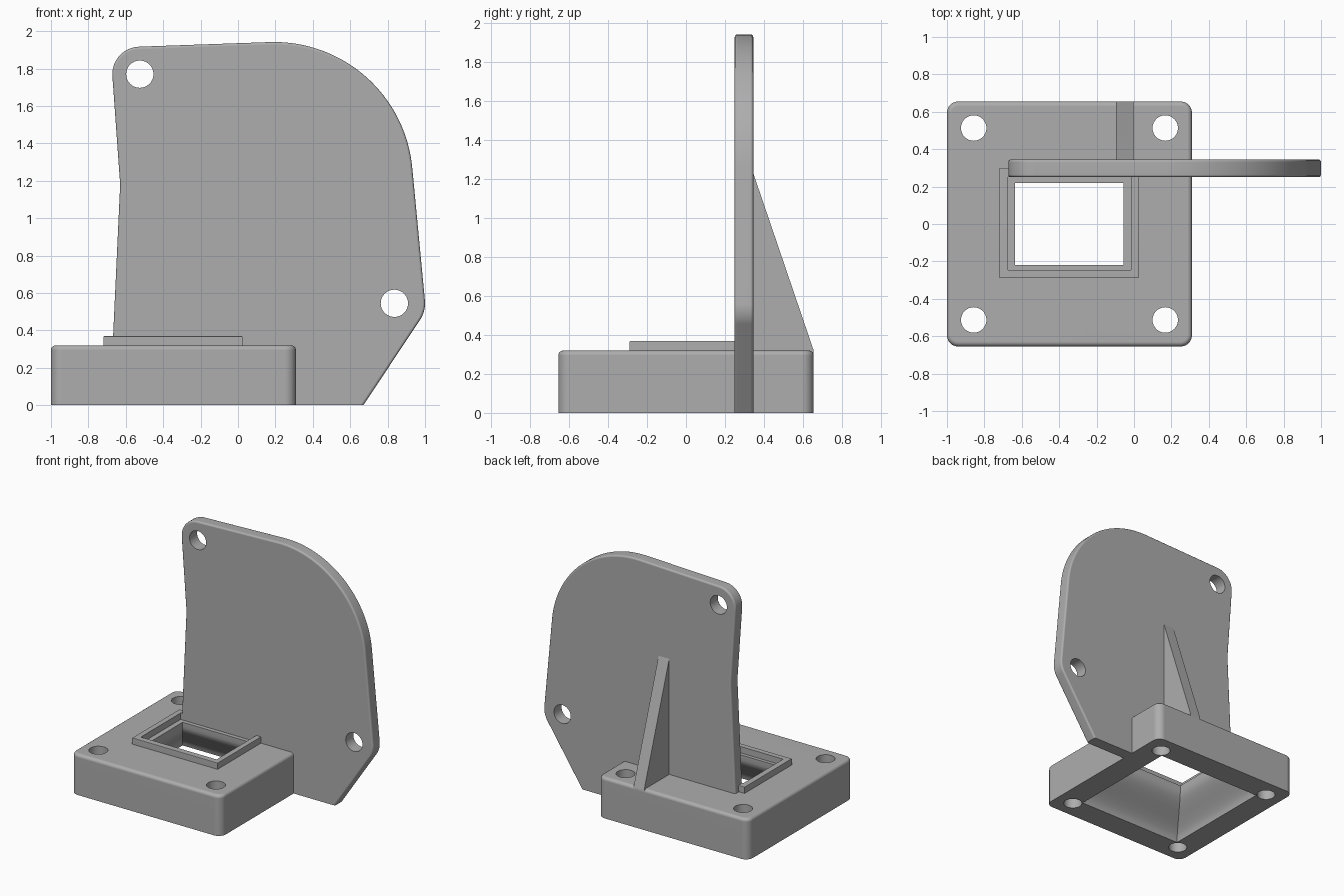
import bpy, bmesh, math

old = bpy.data.objects.get("Cube")
if old:
    bpy.data.objects.remove(old, do_unlink=True)

grey = bpy.data.materials.new("plain_grey")
grey.use_nodes = True
COLOUR = (0.42, 0.42, 0.42, 1)
grey.diffuse_color = COLOUR
grey.node_tree.nodes["Principled BSDF"].inputs["Base Color"].default_value = COLOUR


def finish(name, bm):
    bmesh.ops.recalc_face_normals(bm, faces=bm.faces)
    mesh = bpy.data.meshes.new(name)
    bm.to_mesh(mesh)
    bm.free()
    mesh.materials.append(grey)
    ob = bpy.data.objects.new(name, mesh)
    bpy.context.collection.objects.link(ob)
    return ob


def extrude(points, vec):
    """Solid made by sweeping a closed outline along a vector."""
    bm = bmesh.new()
    face = bm.faces.new([bm.verts.new(p) for p in points])
    out = bmesh.ops.extrude_face_region(bm, geom=[face])
    verts = [v for v in out["geom"] if isinstance(v, bmesh.types.BMVert)]
    bmesh.ops.translate(bm, verts=verts, vec=vec)
    bmesh.ops.recalc_face_normals(bm, faces=bm.faces)
    return bm


def rect(x0, x1, y0, y1, z):
    return [(x0, y0, z), (x1, y0, z), (x1, y1, z), (x0, y1, z)]


def box(x0, x1, y0, y1, z0, z1):
    return extrude(rect(x0, x1, y0, y1, z0), (0, 0, z1 - z0))


def bevel(bm, test, size, segments):
    edges = [e for e in bm.edges if test(e)]
    bmesh.ops.bevel(bm, geom=edges, offset=size, segments=segments,
                    profile=0.5, affect='EDGES', clamp_overlap=True)


def arc(cx, cz, r, start, end, steps):
    angles = [math.radians(start + (end - start) * i / steps) for i in range(steps + 1)]
    return [(cx + r * math.cos(a), cz + r * math.sin(a)) for a in angles]


def hole(x, y, z, r, along):
    """Round cutter along z or y."""
    ring = arc(0, 0, r, 0, 348.75, 31)
    if along == 'z':
        return finish("cutter", extrude([(x + a, y + b, z) for a, b in ring], (0, 0, 1)))
    return finish("cutter", extrude([(x + a, y, z + b) for a, b in ring], (0, 1, 0)))


def cut(ob, cutters):
    bpy.context.view_layer.objects.active = ob
    for c in cutters:
        mod = ob.modifiers.new("cut", 'BOOLEAN')
        mod.operation, mod.solver, mod.object = 'DIFFERENCE', 'EXACT', c
        bpy.ops.object.modifier_apply(modifier=mod.name)
        bpy.data.objects.remove(c, do_unlink=True)


def smooth(ob):
    bpy.ops.object.select_all(action='DESELECT')
    ob.select_set(True)
    bpy.context.view_layer.objects.active = ob
    bpy.ops.object.shade_smooth_by_angle(angle=math.radians(35))
    mod = ob.modifiers.new("flat_faces", 'WEIGHTED_NORMAL')
    mod.keep_sharp = True


CX = -0.345          # centre of the base
TOP = 0.32           # top of the base


def funnel():
    """Flared duct cutter, wide below and narrow at the window."""
    bm = bmesh.new()
    steps = 10
    levels = [(-0.05, 0)] + [(0.28 * i / steps, i / steps) for i in range(steps + 1)] + [(0.5, 1)]
    rings = []
    for z, t in levels:
        s = t * t * (3 - 2 * t)
        hx, hy = 0.46 + (0.29 - 0.46) * s, 0.46 + (0.218 - 0.46) * s
        rings.append([bm.verts.new(p) for p in rect(CX - hx, CX + hx, -hy, hy, z)])
    for a, b in zip(rings, rings[1:]):
        for i in range(4):
            j = (i + 1) % 4
            bm.faces.new((a[i], a[j], b[j], b[i]))
    bm.faces.new(rings[0])
    bm.faces.new(rings[-1])
    return finish("cutter", bm)


# Base block with rounded corners, bolt holes and duct
bm = box(-1, 0.31, -0.655, 0.655, 0, TOP)
bevel(bm, lambda e: abs(e.verts[0].co.z - e.verts[1].co.z) > 0.1, 0.06, 6)
bevel(bm, lambda e: min(v.co.z for v in e.verts) > TOP - 0.001, 0.025, 4)
base = finish("base", bm)
bolts = [hole(CX + sx * 0.512, sy * 0.513, -0.3, 0.068, 'z') for sx in (-1, 1) for sy in (-1, 1)]
cut(base, bolts + [funnel()])

# Raised rim around the window
bm = box(-0.72, 0.025, -0.29, 0.30, TOP - 0.01, 0.37)
bevel(bm, lambda e: min(v.co.z for v in e.verts) > 0.36, 0.006, 2)
rim = finish("window_rim", bm)
cut(rim, [finish("cutter", box(-0.675, -0.015, -0.245, 0.25, 0.2, 0.5))])

# Upright plate with softened edges
outline = [(0.67, 0)]
outline += arc(0.838, 0.545, 0.162, -33, 5, 6)
outline += arc(0.193, 1.2, 0.742, 5, 92, 32)
outline += arc(-0.525, 1.77, 0.147, 92, 184, 12)
outline += [(-0.63, 1.18), (-0.685, 0)]
bm = extrude([(x, 0.25, z) for x, z in outline], (0, 0.095, 0))
bevel(bm, lambda e: abs(e.verts[0].co.y - e.verts[1].co.y) < 0.001
      and max(v.co.z for v in e.verts) > 0.001, 0.014, 3)
plate = finish("upright_plate", bm)
cut(plate, [hole(-0.525, -0.2, 1.77, 0.073, 'y'), hole(0.836, -0.2, 0.545, 0.073, 'y'), funnel()])

# Triangular support rib behind the plate
side = [(0.31, 0.29), (0.655, 0.29), (0.655, TOP), (0.345, 1.23), (0.31, 1.23)]
rib = finish("support_rib", extrude([(-0.095, y, z) for y, z in side], (0.092, 0, 0)))

for part in (base, rim, plate, rib):
    smooth(part)
